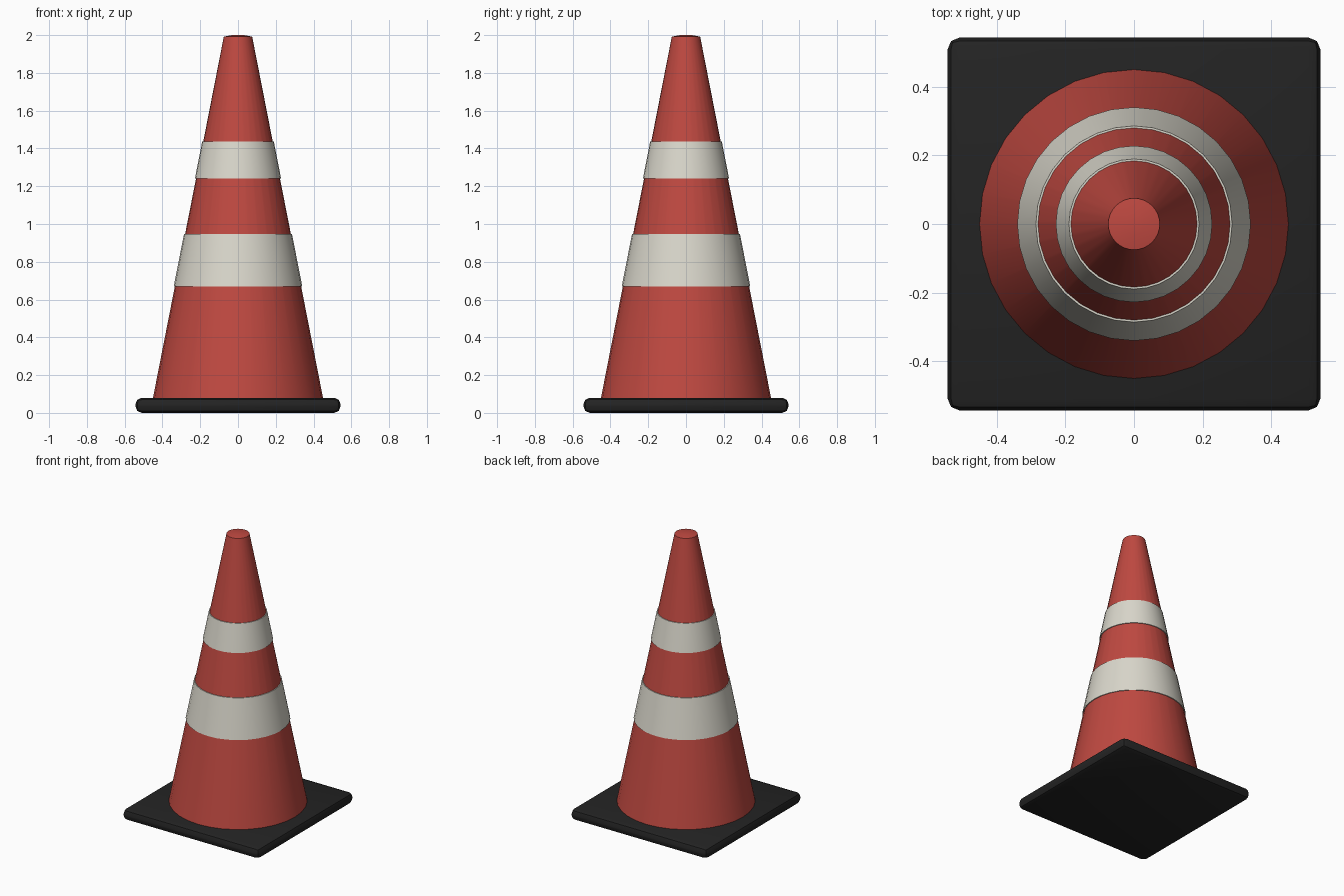
import bpy, bmesh, math

if "Cube" in bpy.data.objects:
    bpy.data.objects.remove(bpy.data.objects["Cube"])

SEG = 32


def material(name, rgb):
    m = bpy.data.materials.new(name)
    m.diffuse_color = (*rgb, 1)
    m.use_nodes = True
    m.node_tree.nodes["Principled BSDF"].inputs["Base Color"].default_value = m.diffuse_color
    return m


red = material("cone red", (0.52, 0.066, 0.052))
white = material("band white", (0.70, 0.68, 0.60))
black = material("base black", (0.017, 0.017, 0.017))


def lathe(name, profile, mat, closed=False):
    """Revolve (radius, z) points around z; open profiles are capped."""
    bm = bmesh.new()
    rings = []
    for r, z in profile:
        rings.append([bm.verts.new((r * math.sin(2 * math.pi * i / SEG),
                                    r * math.cos(2 * math.pi * i / SEG), z))
                      for i in range(SEG)])
    pairs = list(zip(rings, rings[1:])) + ([(rings[-1], rings[0])] if closed else [])
    for a, b in pairs:
        for i in range(SEG):
            j = (i + 1) % SEG
            bm.faces.new((a[i], a[j], b[j], b[i]))
    if not closed:
        bm.faces.new(rings[0])
        bm.faces.new(rings[-1])
    bmesh.ops.recalc_face_normals(bm, faces=bm.faces)
    finish(name, bm, mat)


def finish(name, bm, mat):
    me = bpy.data.meshes.new(name)
    bm.to_mesh(me)
    bm.free()
    me.materials.append(mat)
    ob = bpy.data.objects.new(name, me)
    bpy.context.collection.objects.link(ob)
    bpy.ops.object.select_all(action='DESELECT')
    ob.select_set(True)
    bpy.context.view_layer.objects.active = ob
    bpy.ops.object.shade_smooth_by_angle(angle=math.radians(30))


def cone_radius(z):
    return 0.45 + (0.075 - 0.45) * (z - 0.08) / 1.91


# square base with rounded edges
bm = bmesh.new()
bmesh.ops.create_cube(bm, size=1)
for v in bm.verts:
    v.co = (v.co.x * 1.086, v.co.y * 1.086, (v.co.z + 0.5) * 0.08)
bmesh.ops.bevel(bm, geom=bm.edges[:], offset=0.034, segments=2,
                profile=0.5, affect='EDGES')
finish("base", bm, black)

# cone body with a slightly crowned tip
lathe("cone_body", [(cone_radius(0.07), 0.07), (0.075, 1.992), (0.03, 2.0)], red)

# reflective bands, slightly proud of the cone
for name, z0, z1 in (("lower_band", 0.67, 0.947), ("upper_band", 1.242, 1.437)):
    r0, r1 = cone_radius(z0), cone_radius(z1)
    lathe(name, [(r0 - 0.004, z0), (r0 + 0.006, z0),
                 (r1 + 0.006, z1), (r1 - 0.004, z1)], white, closed=True)
